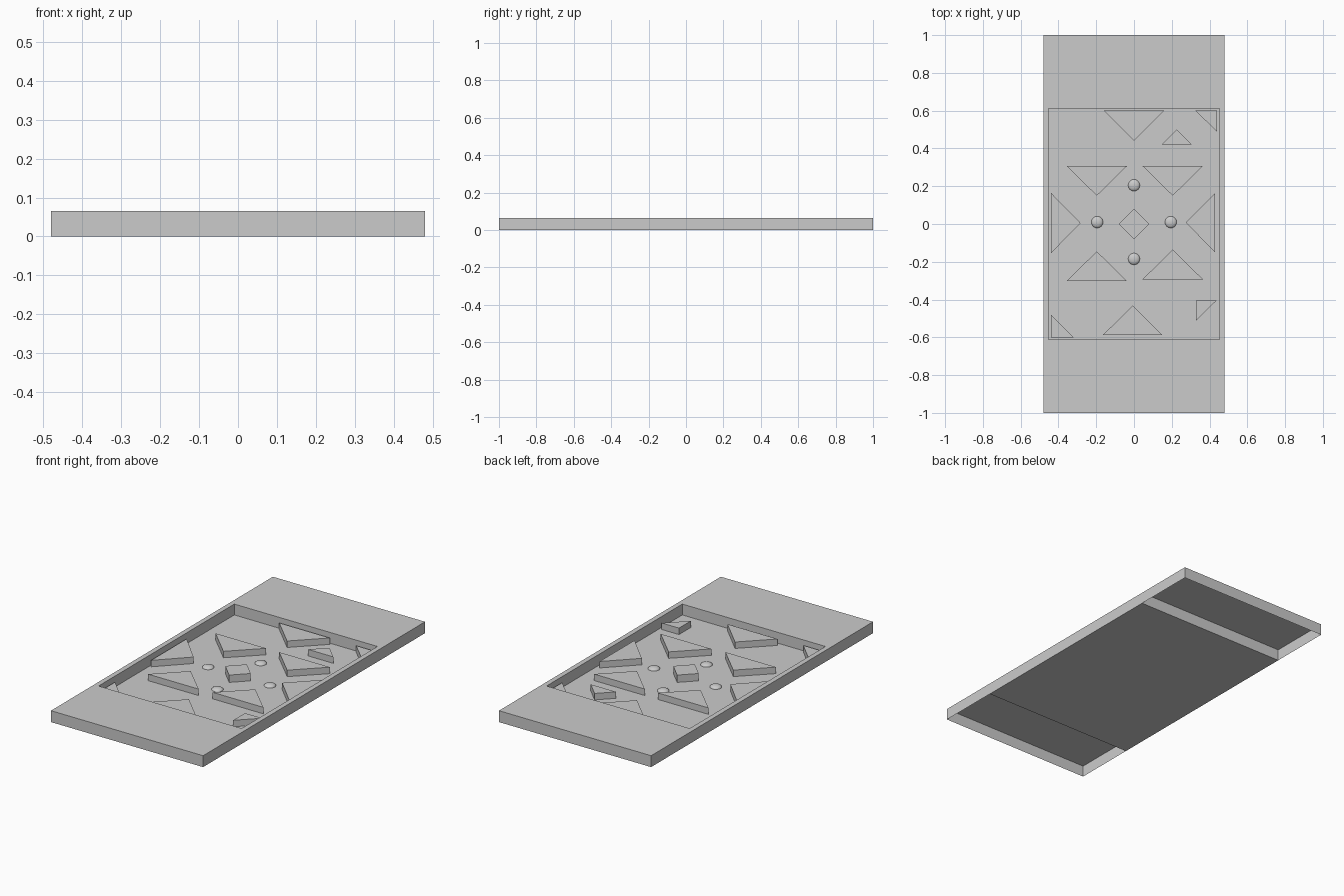
import bpy, bmesh, math
from mathutils import Vector

if "Cube" in bpy.data.objects:
    bpy.data.objects.remove(bpy.data.objects["Cube"])

H = 0.065        # overall height
FLOOR = 0.003    # pocket floor level
BLOCK = 0.04     # top of the raised blocks


def finish(name, bm):
    bmesh.ops.recalc_face_normals(bm, faces=bm.faces)
    mesh = bpy.data.meshes.new(name)
    bm.to_mesh(mesh)
    bm.free()
    ob = bpy.data.objects.new(name, mesh)
    bpy.context.collection.objects.link(ob)
    return ob


def box_bm(x0, x1, y0, y1, z0, z1):
    bm = bmesh.new()
    bmesh.ops.create_cube(bm, size=1)
    for v in bm.verts:
        v.co = Vector((x1 if v.co.x > 0 else x0,
                       y1 if v.co.y > 0 else y0,
                       z1 if v.co.z > 0 else z0))
    bm.normal_update()
    return bm


def block(name, points, top=BLOCK):
    bm = bmesh.new()
    base = bm.faces.new([bm.verts.new((x, y, FLOOR)) for x, y in points])
    ext = bmesh.ops.extrude_face_region(bm, geom=[base], use_keep_orig=True)
    for v in ext["geom"]:
        if isinstance(v, bmesh.types.BMVert):
            v.co.z = top
    return finish(name, bm)


# Central tray: box whose top is inset and pushed down into a pocket
bm = box_bm(-0.48, 0.48, -0.64, 0.64, 0, H)
top = max(bm.faces, key=lambda f: f.calc_center_median().z)
bmesh.ops.inset_region(bm, faces=[top], thickness=0.04)
ext = bmesh.ops.extrude_face_region(bm, geom=[top])
for v in ext["geom"]:
    if isinstance(v, bmesh.types.BMVert):
        v.co.z = FLOOR
if top.is_valid:
    bmesh.ops.delete(bm, geom=[top], context='FACES_ONLY')
finish("tray", bm)

# Hollow end covers, open below and towards the tray
for name, s in (("front_cover", -1), ("back_cover", 1)):
    bm = box_bm(-0.48, 0.48, min(0.64 * s, s), max(0.64 * s, s), 0, H)
    drop = [f for f in bm.faces if f.normal.z < -0.5 or f.normal.y * s < -0.5]
    bmesh.ops.delete(bm, geom=drop, context='FACES_ONLY')
    finish(name, bm)

# Four inner triangular blocks, pointing towards the middle line
for i, (x, y, s) in enumerate([(-0.197, 0.307, -1), (0.205, 0.307, -1),
                               (-0.197, -0.302, 1), (0.205, -0.293, 1)]):
    block(f"inner_block_{i + 1}", [(x - 0.16, y), (x + 0.16, y), (x, y + 0.157 * s)])

# Side and end triangular blocks against the pocket walls
block("left_block", [(-0.44, -0.155), (-0.283, 0.005), (-0.44, 0.165)])
block("right_block", [(0.43, -0.15), (0.43, 0.165), (0.273, 0.008)])
block("back_block", [(-0.16, 0.6), (0, 0.442), (0.16, 0.6)])
block("front_block", [(-0.165, -0.588), (0.15, -0.588), (-0.007, -0.432)])

# Small corner blocks
block("back_right_corner", [(0.325, 0.6), (0.44, 0.488), (0.44, 0.6)])
block("front_left_corner", [(-0.44, -0.6), (-0.32, -0.6), (-0.44, -0.48)])
block("front_right_corner", [(0.328, -0.405), (0.328, -0.512), (0.437, -0.405)])
block("loose_corner", [(0.147, 0.42), (0.307, 0.42), (0.227, 0.5)])

# Central diamond
block("centre_diamond", [(0.08, 0), (0, 0.08), (-0.08, 0), (0, -0.08)], 0.045)

# Four low smooth domes around the diamond
for i in range(4):
    a = i * math.pi / 2
    bm = bmesh.new()
    bmesh.ops.create_uvsphere(bm, u_segments=24, v_segments=12, radius=1)
    bmesh.ops.delete(bm, geom=[v for v in bm.verts if v.co.z < -0.01], context='VERTS')
    for v in bm.verts:
        v.co = Vector((v.co.x * 0.031 + 0.195 * math.cos(a),
                       v.co.y * 0.031 + 0.01 + 0.195 * math.sin(a),
                       FLOOR + v.co.z * 0.014))
    for f in bm.faces:
        f.smooth = True
    finish(f"dome_{i + 1}", bm)
